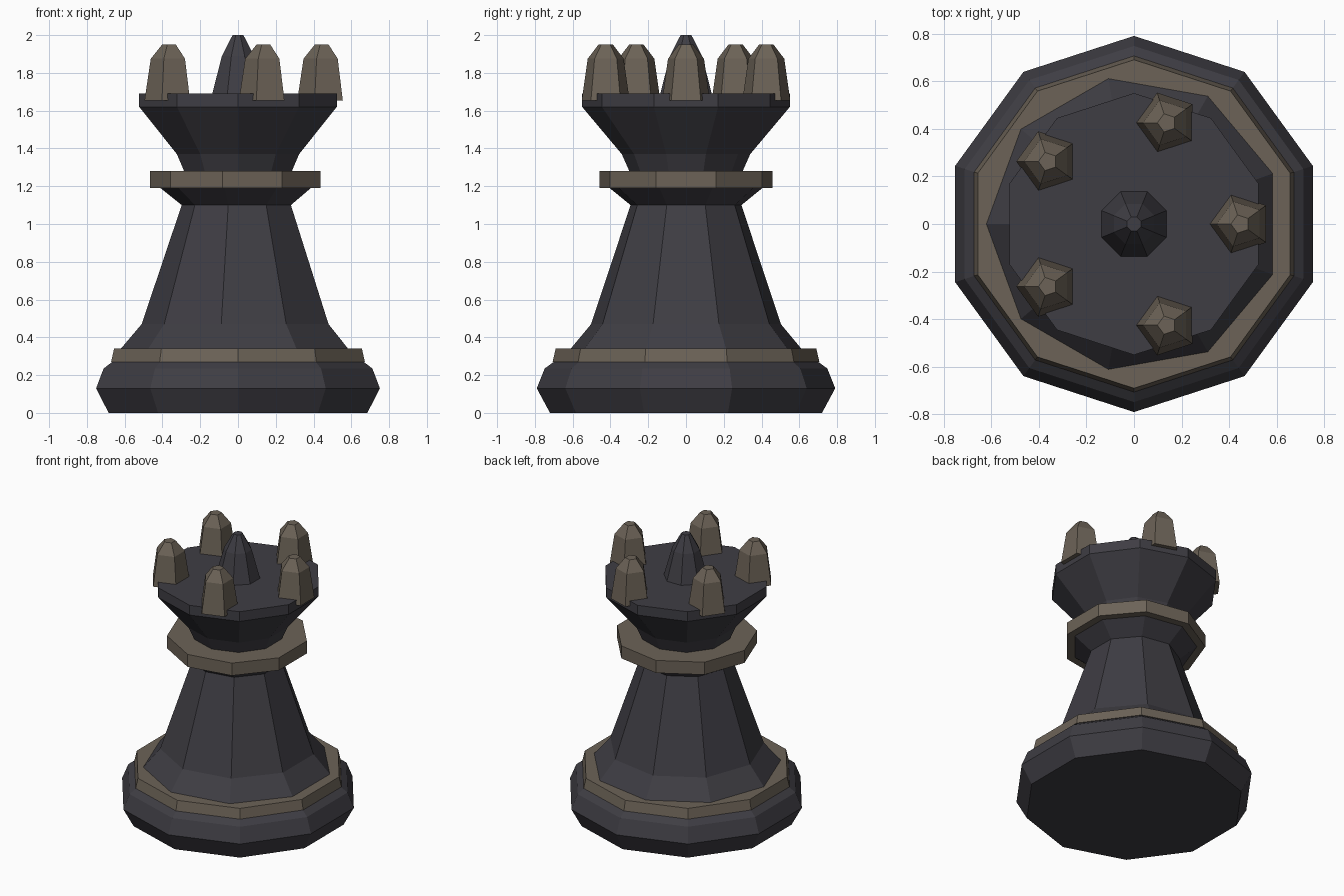
import bpy, bmesh
from math import cos, sin, radians, tau

cube = bpy.data.objects.get("Cube")
if cube:
    bpy.data.objects.remove(cube, do_unlink=True)


def make_material(name, rgb):
    mat = bpy.data.materials.new(name)
    mat.use_nodes = True
    mat.diffuse_color = (*rgb, 1)
    mat.node_tree.nodes["Principled BSDF"].inputs["Base Color"].default_value = (*rgb, 1)
    return mat


charcoal = make_material("charcoal", (0.049, 0.047, 0.057))
bronze = make_material("dull_bronze", (0.150, 0.124, 0.095))


def turned(name, sides, start, profile, mat, centre=(0, 0)):
    """Flat-sided turned solid; profile is (radius, height), start is the first corner's angle."""
    bm = bmesh.new()
    rings = []
    for r, z in profile:
        angles = [radians(start) + tau * i / sides for i in range(sides)]
        rings.append([bm.verts.new((r * cos(a), r * sin(a), z)) for a in angles])
    for low, high in zip(rings, rings[1:]):
        for i in range(sides):
            j = (i + 1) % sides
            bm.faces.new((low[i], low[j], high[j], high[i]))
    bm.faces.new(rings[0][::-1])
    bm.faces.new(rings[-1])
    mesh = bpy.data.meshes.new(name)
    bm.to_mesh(mesh)
    bm.free()
    mesh.materials.append(mat)
    obj = bpy.data.objects.new(name, mesh)
    obj.location = (*centre, 0)
    bpy.context.collection.objects.link(obj)
    return obj


# Ten-sided foot and its trim
turned("foot", 10, 90, [(0.72, 0), (0.79, 0.13), (0.748, 0.235), (0.70, 0.27)], charcoal)
turned("foot_trim", 10, 90, [(0.706, 0.27), (0.69, 0.34)], bronze)

# Nine-sided column, flaring out under the collar
turned("column", 9, 180,
       [(0.62, 0.30), (0.62, 0.34), (0.51, 0.47), (0.298, 1.10), (0.41, 1.19), (0.41, 1.20)],
       charcoal)
turned("collar", 9, 180, [(0.465, 1.19), (0.465, 1.28)], bronze)

# Ten-sided head
turned("head", 10, 90,
       [(0.30, 1.26), (0.30, 1.28), (0.34, 1.37), (0.55, 1.62), (0.55, 1.69)], charcoal)

# Ring of five-sided battlement posts, all facing the same way
for k in range(5):
    a = tau * k / 5
    turned(f"battlement_{k + 1}", 5, 180, [(0.133, 1.655), (0.10, 1.875), (0.04, 1.95)],
           bronze, (0.447 * cos(a), 0.447 * sin(a)))

# Eight-sided centre finial
turned("finial", 8, 22.5, [(0.15, 1.68), (0.092, 1.89), (0.031, 2.0)], charcoal)
